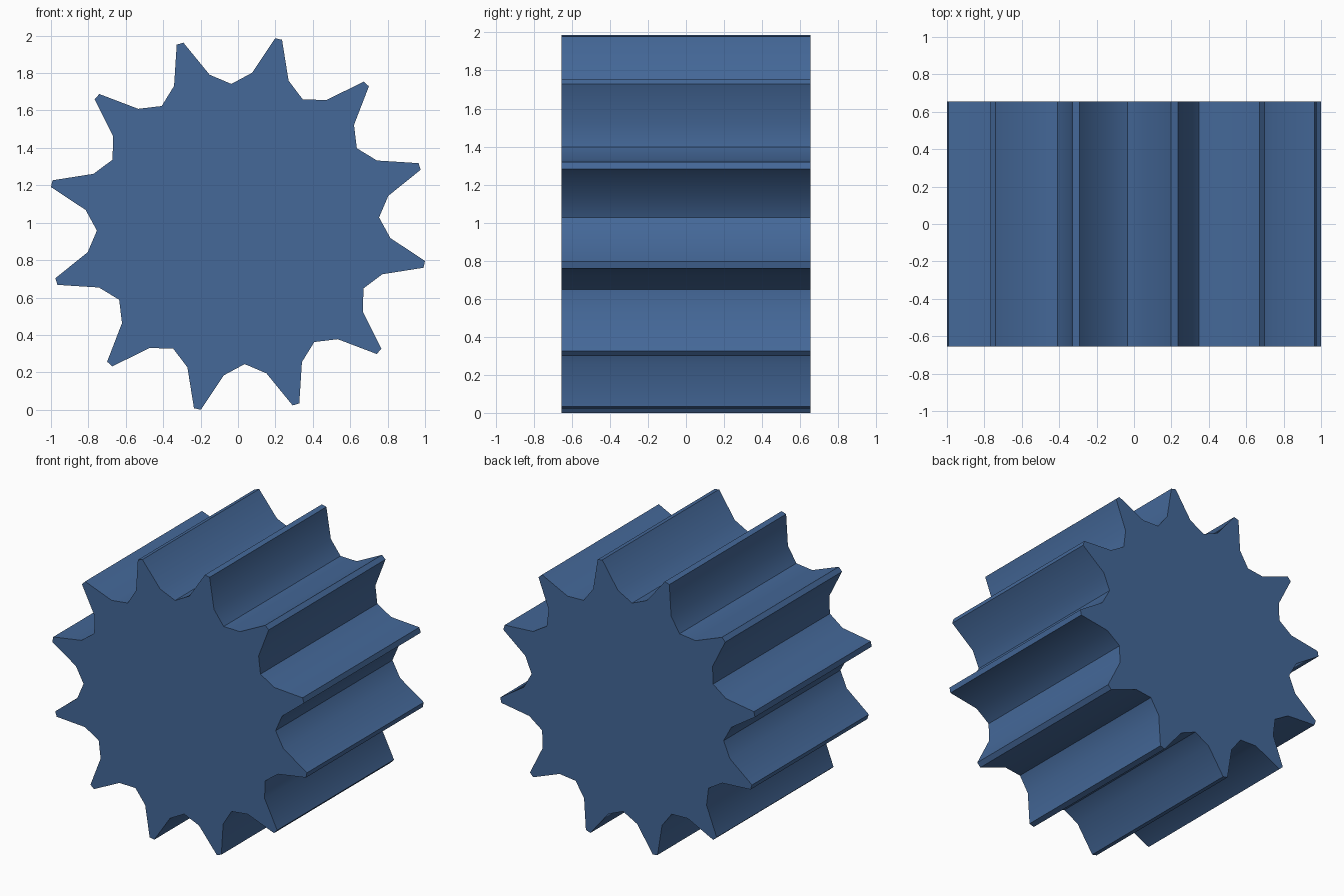
import bpy, bmesh, math

if "Cube" in bpy.data.objects:
    bpy.data.objects.remove(bpy.data.objects["Cube"])

TEETH = 12
HALF_DEPTH = 0.655
CENTRE_Z = 0.993
Z_SCALE = 0.993
PHASE = 77.7  # angle of the first tooth in degrees

# One tooth: (radius, angle offset from tooth centre) - root, flank, tip, tip, flank
TOOTH = [(0.755, -15), (0.818, -7.0), (1.0195, -1.05), (1.0195, 1.05), (0.818, 7.0)]

blue = bpy.data.materials.new("steel blue")
blue.diffuse_color = (0.058, 0.138, 0.315, 1)
blue.use_nodes = True
blue.node_tree.nodes["Principled BSDF"].inputs["Base Color"].default_value = blue.diffuse_color

# Toothed outline repeated around the axis
outline = []
for i in range(TEETH):
    for r, off in TOOTH:
        a = math.radians(PHASE + i * 360 / TEETH + off)
        outline.append((r * math.cos(a), CENTRE_Z + Z_SCALE * r * math.sin(a)))
low = min(z for x, z in outline)

# Gear body: outline extruded along y
bm = bmesh.new()
front = [bm.verts.new((x, -HALF_DEPTH, z - low)) for x, z in outline]
face = bm.faces.new(front)
res = bmesh.ops.extrude_face_region(bm, geom=[face], use_keep_orig=True)
for v in res["geom"]:
    if isinstance(v, bmesh.types.BMVert):
        v.co.y = HALF_DEPTH
bmesh.ops.recalc_face_normals(bm, faces=bm.faces)
mesh = bpy.data.meshes.new("gear_roller")
bm.to_mesh(mesh)
bm.free()
mesh.materials.append(blue)
gear = bpy.data.objects.new("gear_roller", mesh)
bpy.context.collection.objects.link(gear)

# Smooth tooth flanks, crisp tips, roots and ends
bpy.context.view_layer.objects.active = gear
gear.select_set(True)
bpy.ops.object.shade_smooth_by_angle(angle=math.radians(30))
